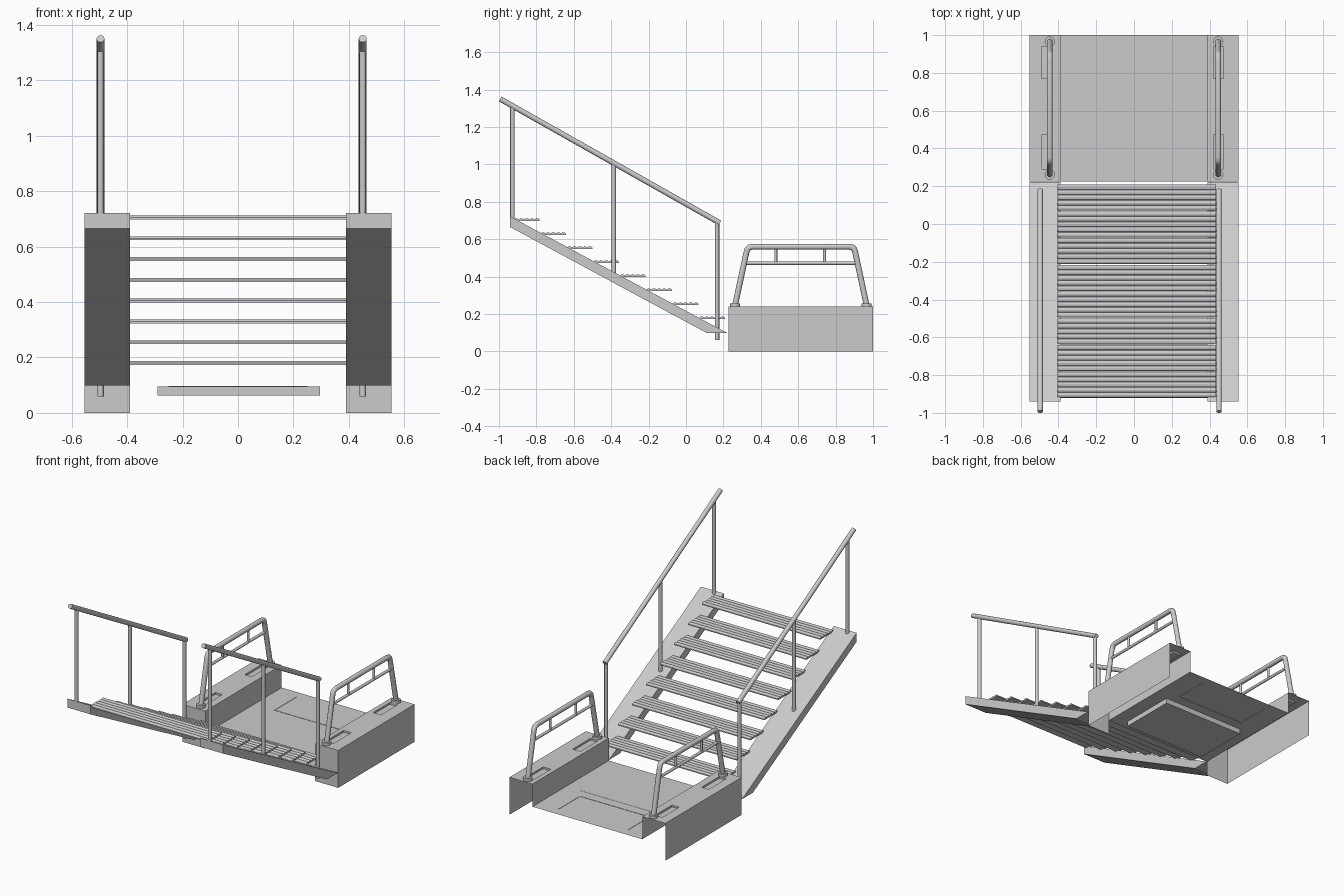
import bpy, bmesh
from math import sin, cos, pi
from mathutils import Vector

if "Cube" in bpy.data.objects:
    bpy.data.objects.remove(bpy.data.objects["Cube"])


def finish(name, bm, smooth=False):
    bmesh.ops.recalc_face_normals(bm, faces=bm.faces)
    me = bpy.data.meshes.new(name)
    bm.to_mesh(me)
    bm.free()
    ob = bpy.data.objects.new(name, me)
    bpy.context.collection.objects.link(ob)
    for p in me.polygons:
        p.use_smooth = False
    if smooth:
        bpy.context.view_layer.objects.active = ob
        ob.select_set(True)
        bpy.ops.object.shade_smooth_by_angle(angle=0.7)
        ob.select_set(False)
    return ob


def quad(bm, *pts):
    return bm.faces.new([bm.verts.new(p) for p in pts])


def add_box(bm, lo, hi):
    vs = bmesh.ops.create_cube(bm, size=1)['verts']
    for v in vs:
        v.co = [(a + b) / 2 + c * (b - a) for a, b, c in zip(lo, hi, v.co)]


def prism(name, profile, x0, x1):
    """Extrude a (y, z) profile along x."""
    bm = bmesh.new()
    f = quad(bm, *[(x0, y, z) for y, z in profile])
    ext = bmesh.ops.extrude_face_region(bm, geom=[f])['geom']
    for v in ext:
        if isinstance(v, bmesh.types.BMVert):
            v.co.x = x1
    return finish(name, bm)


def add_tube(bm, pts, r, n=12):
    """Mitred tube through points lying in a plane of constant x."""
    pts = [Vector(p) for p in pts]
    rings = []
    side = Vector((1, 0, 0))
    for i, p in enumerate(pts):
        d1 = (p - pts[i - 1]).normalized() if i else None
        d2 = (pts[i + 1] - p).normalized() if i < len(pts) - 1 else None
        d1, d2 = d1 or d2, d2 or d1
        t = (d1 + d2).normalized()
        up = t.cross(side) / max(t.dot(d1), 0.3)
        rings.append([bm.verts.new(p + r * (cos(2 * pi * k / n) * side + sin(2 * pi * k / n) * up))
                      for k in range(n)])
    for a, b in zip(rings, rings[1:]):
        for k in range(n):
            bm.faces.new((a[k], a[(k + 1) % n], b[(k + 1) % n], b[k]))
    bm.faces.new(rings[0])
    bm.faces.new(rings[-1])


XI, XO, Y0, Y1, H, FZ = 0.39, 0.553, 0.226, 1.0, 0.24, 0.095

# Side housings: open below and behind, with two shallow slots in the top
for side, s, slot in (("left", -1, (0.44, 0.49)), ("right", 1, (0.42, 0.475))):
    bm = bmesh.new()
    xs = [XI, *slot, XO]
    ys = [Y0, 0.29, 0.47, 0.77, 0.94, Y1]
    grid = [[bm.verts.new((s * x, y, H)) for y in ys] for x in xs]
    slots = []
    for i in range(3):
        for j in range(5):
            f = bm.faces.new((grid[i][j], grid[i + 1][j], grid[i + 1][j + 1], grid[i][j + 1]))
            if i == 1 and j in (1, 3):
                slots.append(f)
    for f in slots:
        new = bmesh.ops.extrude_face_region(bm, geom=[f])['geom']
        bmesh.ops.translate(bm, vec=(0, 0, -0.012),
                            verts=[g for g in new if isinstance(g, bmesh.types.BMVert)])
        if f.is_valid:
            bm.faces.remove(f)
    quad(bm, (s * XO, Y0, 0), (s * XO, Y1, 0), (s * XO, Y1, H), (s * XO, Y0, H))
    quad(bm, (s * XI, Y0, FZ), (s * XI, Y1, FZ), (s * XI, Y1, H), (s * XI, Y0, H))
    quad(bm, (s * XI, Y0, 0), (s * XO, Y0, 0), (s * XO, Y0, H), (s * XI, Y0, H))
    bmesh.ops.remove_doubles(bm, verts=bm.verts, dist=1e-5)
    finish(side + "_housing", bm)

# Platform floor, hatch box below it and thin panel outline
bm = bmesh.new()
quad(bm, (-XI, Y0, FZ), (XI, Y0, FZ), (XI, Y1, FZ), (-XI, Y1, FZ))
finish("platform_floor", bm)
bm = bmesh.new()
add_box(bm, (-0.29, 0.29, 0.062), (0.295, 0.66, FZ + 0.001))
finish("floor_hatch", bm)
bm = bmesh.new()
for lo, hi in (((-0.25, 0.72), (0.25, 0.726)), ((-0.25, 0.72), (-0.244, 0.94)),
               ((0.244, 0.72), (0.25, 0.94))):
    add_box(bm, (*lo, FZ - 0.003), (*hi, FZ + 0.002))
finish("floor_panel_outline", bm)

# Platform grab rails with mid bar, short struts and base flanges
for side, x in (("left", -0.446), ("right", 0.446)):
    bm = bmesh.new()
    path = [(0.262, 0.245), (0.322, 0.525), (0.328, 0.546), (0.338, 0.556), (0.355, 0.56),
            (0.873, 0.56), (0.89, 0.556), (0.9, 0.546), (0.906, 0.525), (0.966, 0.245)]
    add_tube(bm, [(x, y, z) for y, z in path], 0.0155)
    add_tube(bm, [(x, 0.31, 0.472), (x, 0.918, 0.472)], 0.009)
    for y in (0.48, 0.74):
        add_tube(bm, [(x, y, 0.472), (x, y, 0.56)], 0.008)
    for y in (0.262, 0.966):
        add_tube(bm, [(x, y, H), (x, y, 0.257)], 0.027, 20)
    finish(side + "_grab_rail", bm, True)

# Stair stringers
stringer = [(-0.94, 0.722), (0.222, 0.098), (0.112, 0.098), (-0.94, 0.665)]
prism("left_stringer", stringer, -XO, -XI)
prism("right_stringer", stringer, XI, XO)

# Ribbed treads
DEPTH, RIBS = 0.138, 5
for i in range(8):
    y, z = -0.92 + 0.1415 * i, 0.698 - 0.075 * i
    prof = [(y, z)]
    w = DEPTH / RIBS
    for k in range(RIBS):
        prof += [(y + w * (k + a), z + b) for a, b in
                 ((0.02, 0.007), (0.2, 0.012), (0.5, 0.014), (0.8, 0.012), (0.98, 0.007))]
    prof.append((y + DEPTH, z))
    prism("tread_%d" % (i + 1), prof, -0.405, 0.435)

# Stair handrails on three posts
for side, x in (("left", -0.496), ("right", 0.45)):
    bm = bmesh.new()
    add_tube(bm, [(x, -0.993, 1.35), (x, 0.181, 0.687)], 0.0145)
    for y, z0, z1 in ((-0.928, 0.69, 1.312), (-0.386, 0.415, 1.006), (0.166, 0.06, 0.695)):
        add_tube(bm, [(x, y, z0), (x, y, z1)], 0.0118)
    finish(side + "_stair_handrail", bm, True)
